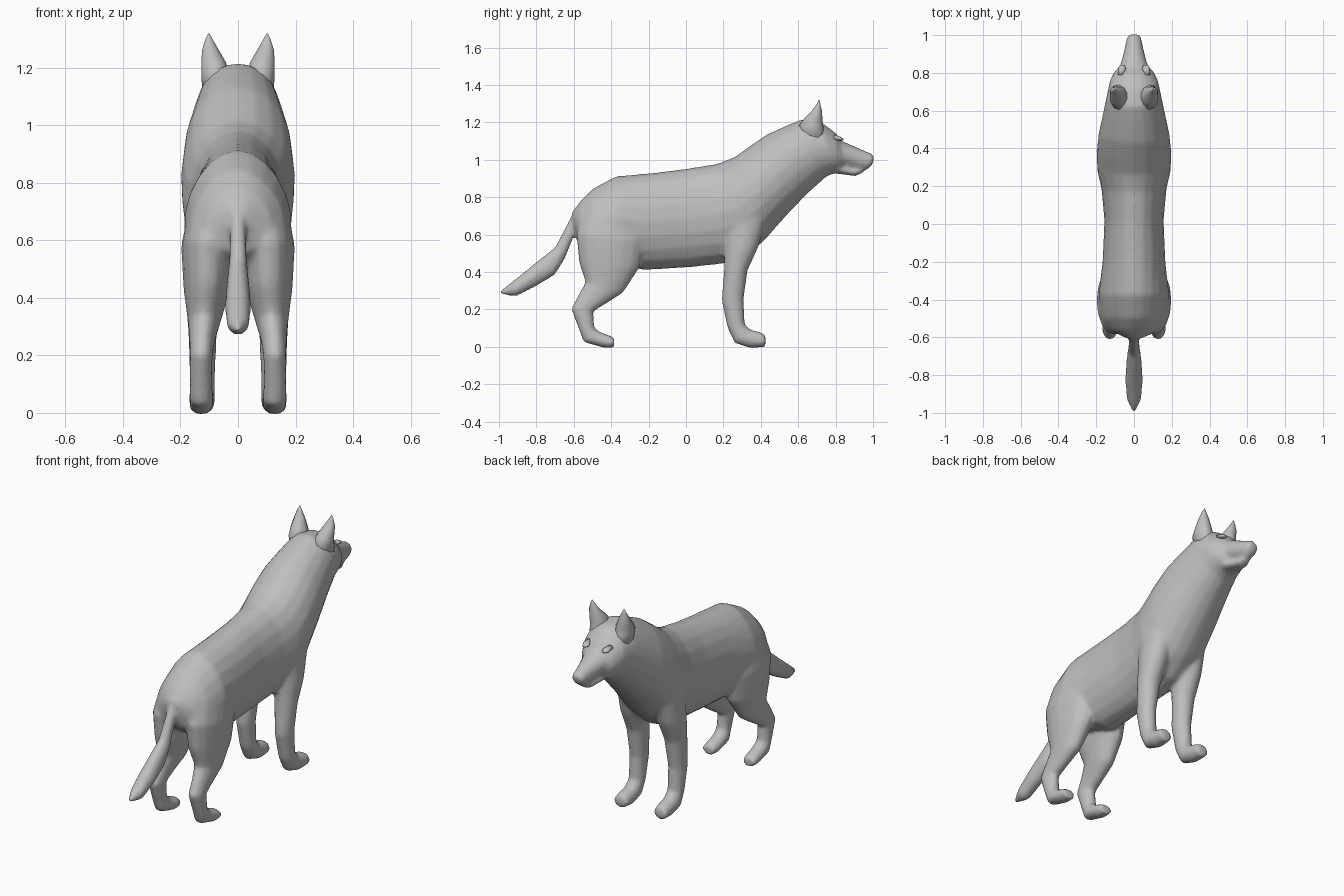
import bpy, bmesh, math
from mathutils import Vector

coat = bpy.data.materials.new("grey coat")
coat.diffuse_color = (0.52, 0.52, 0.52, 1)


def loft(name, sections, n=16, mirror=False):
    """Skin oval rings. Section: (y, z) of edge A, (y, z) of edge B, x min, x max, pear bias."""
    bm = bmesh.new()
    for side in ((1, -1) if mirror else (1,)):
        rings = []
        for ay, az, by, bz, x0, x1, k in sections:
            a, b = Vector((0, ay, az)), Vector((0, by, bz))
            ring = []
            for i in range(n):
                t = 2 * math.pi * i / n
                p = (a + b) / 2 + (a - b) / 2 * math.cos(t)
                p.x = side * ((x0 + x1) / 2 + (x1 - x0) / 2 * math.sin(t) * (1 - k * math.cos(t)))
                ring.append(bm.verts.new(p))
            rings.append(ring)
        for r, s in zip(rings, rings[1:]):
            for i in range(n):
                j = (i + 1) % n
                bm.faces.new((r[i], r[j], s[j], s[i]))
        bm.faces.new(rings[0])
        bm.faces.new(rings[-1])
    bmesh.ops.recalc_face_normals(bm, faces=bm.faces)
    mesh = bpy.data.meshes.new(name)
    bm.to_mesh(mesh)
    bm.free()
    mesh.materials.append(coat)
    obj = bpy.data.objects.new(name, mesh)
    bpy.context.collection.objects.link(obj)
    for p in mesh.polygons:
        p.use_smooth = True
    return obj


def centred(rows):
    return [(ay, az, by, bz, -w, w, k) for ay, az, by, bz, w, k in rows]


# Trunk, neck and skull, from rump to brow
body = loft("body", centred([
    (-.61, .72, -.59, .60, .05, 0),
    (-.56, .785, -.58, .56, .115, .15),
    (-.50, .845, -.50, .50, .165, .2),
    (-.375, .912, -.38, .46, .187, .15),
    (-.16, .932, -.23, .41, .166, 0),
    (.02, .955, .02, .425, .157, 0),
    (.17, .98, .20, .445, .172, 0),
    (.26, 1.015, .31, .475, .195, 0),
    (.35, 1.08, .42, .57, .198, 0),
    (.43, 1.135, .53, .695, .187, 0),
    (.53, 1.18, .65, .82, .163, 0),
    (.62, 1.217, .75, .91, .143, 0),
    (.72, 1.203, .795, .93, .128, 0),
    (.80, 1.145, .82, .935, .102, 0),
    (.84, 1.09, .84, .95, .07, 0)]), n=20)

# Upper muzzle and lower jaw, with the mouth line between them
muzzle = loft("muzzle", centred([
    (.76, 1.13, .78, .95, .09, 0),
    (.83, 1.103, .83, .968, .077, 0),
    (.90, 1.073, .89, .955, .058, 0),
    (.96, 1.047, .935, .945, .046, 0),
    (.99, 1.035, .965, .945, .041, 0),
    (1.008, 1.015, .995, .97, .03, 0)]))
jaw = loft("jaw", centred([
    (.77, .99, .77, .93, .07, 0),
    (.84, .965, .84, .922, .052, 0),
    (.91, .955, .905, .912, .036, 0),
    (.955, .955, .945, .93, .022, 0)]))

# Legs, from inside the trunk down to the toes
hind_legs = loft("hind_legs", [
    (-.26, .74, -.55, .70, .03, .17, 0),
    (-.22, .56, -.588, .60, .012, .198, 0),
    (-.25, .42, -.572, .45, .025, .19, 0),
    (-.335, .29, -.538, .345, .06, .175, 0),
    (-.42, .235, -.575, .28, .078, .17, 0),
    (-.495, .19, -.615, .205, .088, .168, 0),
    (-.49, .10, -.575, .10, .09, .168, 0),
    (-.455, .078, -.548, .025, .085, .17, 0),
    (-.41, .062, -.44, -.005, .085, .17, 0),
    (-.385, .05, -.385, -.005, .09, .168, 0)], mirror=True)
front_legs = loft("front_legs", [
    (.44, .72, .21, .68, .04, .185, 0),
    (.39, .54, .205, .52, .045, .19, 0),
    (.33, .41, .203, .41, .06, .182, 0),
    (.308, .25, .19, .25, .075, .172, 0),
    (.315, .12, .222, .10, .08, .168, 0),
    (.345, .092, .26, .02, .08, .17, 0),
    (.39, .082, .34, -.006, .08, .17, 0),
    (.425, .065, .425, -.002, .088, .168, 0)], mirror=True)

# Tail, drooping backwards
tail = loft("tail", centred([
    (-.54, .77, -.52, .64, .03, 0),
    (-.605, .715, -.59, .61, .026, 0),
    (-.70, .535, -.65, .465, .034, 0),
    (-.775, .475, -.70, .385, .042, 0),
    (-.86, .405, -.80, .325, .046, 0),
    (-.935, .345, -.91, .27, .04, 0),
    (-1.0, .295, -.99, .28, .008, 0)]), n=12)

# Merge the parts into one continuous skin
bpy.ops.object.select_all(action='DESELECT')
for o in (body, muzzle, jaw, hind_legs, front_legs, tail):
    o.select_set(True)
bpy.context.view_layer.objects.active = body
bpy.ops.object.join()
skin = body.modifiers.new("merge", 'REMESH')
skin.mode = 'VOXEL'
skin.voxel_size = 0.011
skin.use_smooth_shade = True
relax = body.modifiers.new("relax", 'SMOOTH')
relax.factor = 0.5
relax.iterations = 7
thin = body.modifiers.new("thin", 'DECIMATE')
thin.ratio = 0.3

# Pointed ears with a flat forward face
loft("ears", [
    (.755, 1.09, .62, 1.10, .035, .125, 0),
    (.735, 1.17, .605, 1.185, .028, .13, 0),
    (.73, 1.21, .635, 1.225, .04, .13, 0),
    (.727, 1.26, .675, 1.265, .066, .126, 0),
    (.718, 1.30, .70, 1.30, .088, .114, 0),
    (.714, 1.32, .71, 1.32, .099, .103, 0)], n=10, mirror=True)

# Small brow ridges over the eyes
loft("brows", [
    (.79, 1.135, .79, 1.105, .055, .085, 0),
    (.822, 1.125, .825, 1.102, .042, .084, 0),
    (.84, 1.115, .842, 1.105, .05, .075, 0)], n=10, mirror=True)
